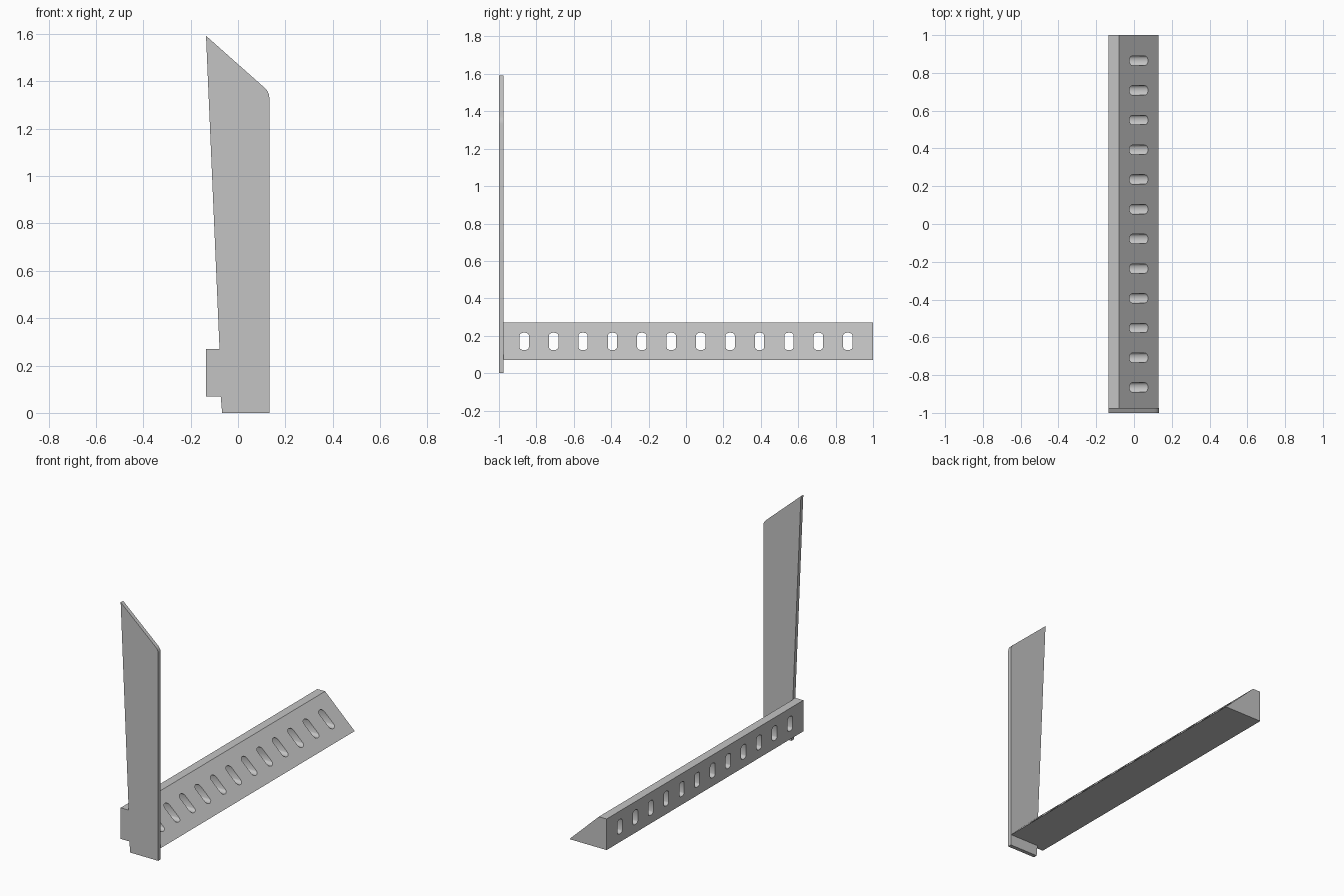
import bpy, bmesh, math

old = bpy.data.objects.get("Cube")
if old:
    bpy.data.objects.remove(old, do_unlink=True)

grey = bpy.data.materials.new("plain grey")
grey.use_nodes = True
GREY = (0.55, 0.55, 0.55, 1)
grey.diffuse_color = GREY
grey.node_tree.nodes["Principled BSDF"].inputs["Base Color"].default_value = GREY


def extrude(name, loops, offset):
    """Extrude one or more flat 3D outlines by an offset into one closed object."""
    bm = bmesh.new()
    for loop in loops:
        face = bm.faces.new([bm.verts.new(p) for p in loop])
        out = bmesh.ops.extrude_face_region(bm, geom=[face])
        verts = [g for g in out["geom"] if isinstance(g, bmesh.types.BMVert)]
        bmesh.ops.translate(bm, verts=verts, vec=offset)
    bmesh.ops.recalc_face_normals(bm, faces=bm.faces)
    mesh = bpy.data.meshes.new(name)
    bm.to_mesh(mesh)
    bm.free()
    mesh.materials.append(grey)
    obj = bpy.data.objects.new(name, mesh)
    bpy.context.collection.objects.link(obj)
    return obj


def slot(y, half_width=0.025, z0=0.138, z1=0.202, bulge=0.015, steps=6):
    """Upright slot outline with shallow rounded ends."""
    pts = []
    for z, start in ((z1, 0), (z0, math.pi)):
        for i in range(steps + 1):
            a = start + math.pi * i / steps
            pts.append((-0.3, y + half_width * math.cos(a), z + bulge * math.sin(a)))
    return pts


# Upright end plate with slanted top, rounded corner and stepped foot
plate_profile = [
    (-0.067, 0), (0.132, 0), (0.132, 1.333), (0.130, 1.346), (0.125, 1.358),
    (0.117, 1.368), (0.105, 1.379), (-0.135, 1.592), (-0.078, 0.27),
    (-0.135, 0.27), (-0.135, 0.07), (-0.073, 0.07),
]
extrude("end_plate", [[(x, -1, z) for x, z in plate_profile]], (0, 0.025, 0))

# Long wedge bar with a flat top strip and a sloping face
bar_profile = [(-0.135, 0.07), (0.13, 0.07), (-0.08, 0.27), (-0.135, 0.27)]
bar = extrude("wedge_bar", [[(x, -0.975, z) for x, z in bar_profile]], (0, 1.975, 0))

# Row of slots cut right through the bar
count, reach = 12, 0.865
cutter = extrude("slot_cutter",
                 [slot(-reach + 2 * reach * i / (count - 1)) for i in range(count)],
                 (0.6, 0, 0))
cutter.hide_render = True
cut = bar.modifiers.new("slots", 'BOOLEAN')
cut.operation = 'DIFFERENCE'
cut.solver = 'EXACT'
cut.object = cutter

# Bake the cut and drop the cutter
bpy.context.view_layer.update()
baked = bpy.data.meshes.new_from_object(bar.evaluated_get(bpy.context.evaluated_depsgraph_get()))
bar.modifiers.clear()
bar.data = baked
bpy.data.objects.remove(cutter, do_unlink=True)

for obj in bpy.context.view_layer.objects:
    obj.select_set(obj.name in ("end_plate", "wedge_bar"))
bpy.context.view_layer.objects.active = bar
bpy.ops.object.shade_smooth_by_angle(angle=math.radians(35))
